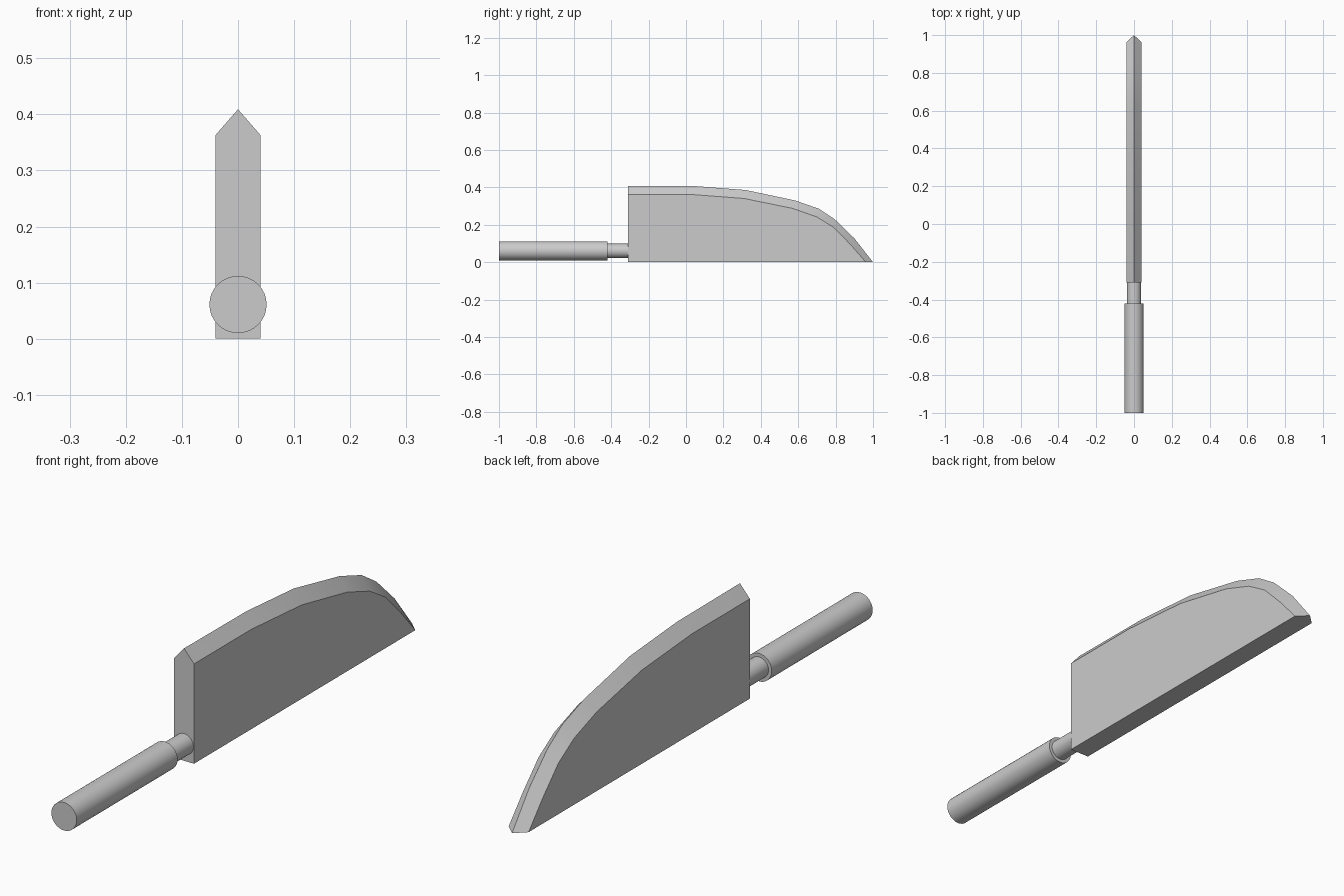
import bpy, bmesh, math

if "Cube" in bpy.data.objects:
    bpy.data.objects.remove(bpy.data.objects["Cube"])

HALF = 0.04     # half the blade thickness
BACK = -0.31    # heel of the blade
AXIS_Z = 0.061  # handle height


def smooth(obj, angle=30):
    bpy.ops.object.select_all(action='DESELECT')
    obj.select_set(True)
    bpy.context.view_layer.objects.active = obj
    bpy.ops.object.shade_smooth_by_angle(angle=math.radians(angle))


def rod(name, radius, y0, y1):
    bpy.ops.mesh.primitive_cylinder_add(
        vertices=32, radius=radius, depth=y1 - y0,
        location=(0, (y0 + y1) / 2, AXIS_Z), rotation=(math.pi / 2, 0, 0))
    obj = bpy.context.object
    obj.name = name
    smooth(obj)


# Blade: sharp outer edge on the centre plane, bevel line on each side (y, z)
edge = [(BACK, .409), (.05, .407), (.32, .386), (.585, .33),
        (.71, .286), (.795, .23), (.90, .128), (1.0, 0)]
bevel = [(BACK, .363), (.02, .363), (.31, .341), (.57, .288),
         (.70, .242), (.79, .186), (.88, .094), (.962, 0)]

bm = bmesh.new()
ridge = [bm.verts.new((0, y, z)) for y, z in edge]
sides = []
for s in (-1, 1):
    line = [bm.verts.new((s * HALF, y, z)) for y, z in bevel]
    heel = bm.verts.new((s * HALF, BACK, 0))
    for i in range(len(line) - 1):
        bm.faces.new((ridge[i], ridge[i + 1], line[i + 1], line[i]))
    bm.faces.new(line + [heel])
    sides.append((line, heel))
(la, ha), (lb, hb) = sides
bm.faces.new((ha, la[0], ridge[0], lb[0], hb))
bm.faces.new((ha, la[-1], ridge[-1], lb[-1], hb))
bmesh.ops.recalc_face_normals(bm, faces=bm.faces)
mesh = bpy.data.meshes.new("blade")
bm.to_mesh(mesh)
bm.free()
blade = bpy.data.objects.new("blade", mesh)
bpy.context.collection.objects.link(blade)
smooth(blade)

# Neck and grip
rod("neck", 0.038, -0.43, BACK + 0.01)
rod("handle", 0.051, -1.0, -0.42)
